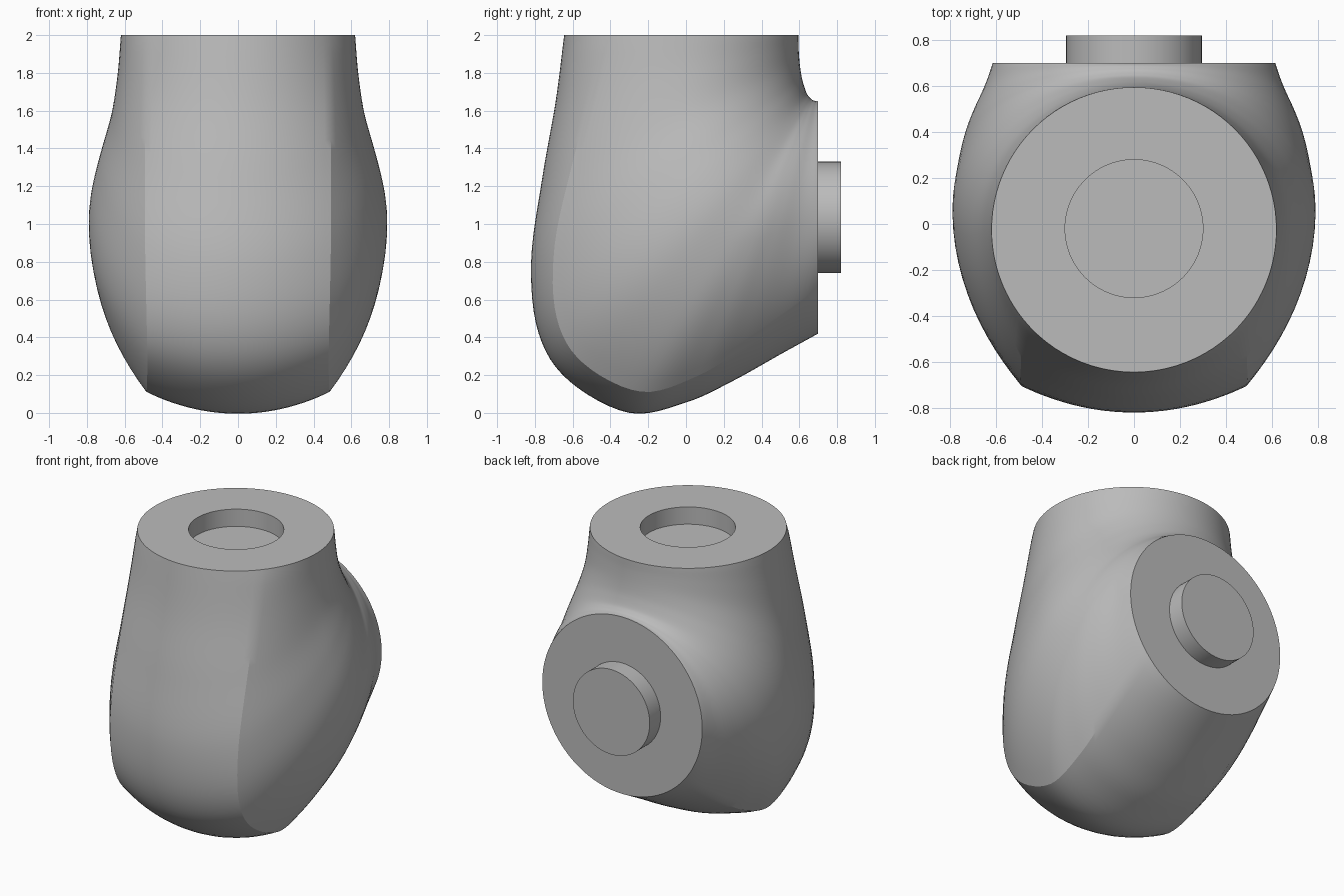
import bpy, bmesh, math
from mathutils import Vector

cube = bpy.data.objects.get("Cube")
if cube:
    bpy.data.objects.remove(cube, do_unlink=True)

grey = bpy.data.materials.new("plain_grey")
grey.use_nodes = True
colour = (0.5, 0.5, 0.5, 1)
grey.diffuse_color = colour
bsdf = next(n for n in grey.node_tree.nodes if n.type == 'BSDF_PRINCIPLED')
bsdf.inputs["Base Color"].default_value = colour

# Elbow sections: outer (y, z), inner (y, z), half width
KEYS = [Vector(k) for k in (
    (-.645, 2, .595, 2, .62),
    (-.69, 1.65, .596, 1.93, .637),
    (-.76, 1.25, .602, 1.85, .67),
    (-.82, .8, .612, 1.78, .73),
    (-.78, .42, .625, 1.73, .775),
    (-.62, .17, .64, 1.69, .79),
    (-.3, 0, .655, 1.67, .77),
    (0, .055, .668, 1.658, .74),
    (.25, .17, .68, 1.653, .70),
    (.5, .31, .69, 1.65, .65),
    (.7, .42, .7, 1.65, .615))]
STEPS = 6
CREASE_X = 0.48
SAG = 0.12
CORNER = math.asin(CREASE_X / 0.62)
QUARTER = math.pi / 2
SOCKET_R = 0.3
SOCKET_DEPTH = 0.12


def half_angles():
    """Angles from the outer side to the inner side, with one on the crease."""
    a = [CORNER * i / 12 for i in range(12)]
    a += [CORNER + (QUARTER - CORNER) * i / 12 for i in range(12)]
    a += [QUARTER + QUARTER * i / 24 for i in range(25)]
    return a


HALF = half_angles()
ANGLES = HALF + [-a for a in HALF[-2:0:-1]]


def spline(t):
    """Smooth interpolation through the key sections."""
    i = min(int(t), len(KEYS) - 2)
    u = t - i
    b, c = KEYS[i], KEYS[i + 1]
    a = KEYS[i - 1] if i else 2 * b - c
    d = KEYS[i + 2] if i + 2 < len(KEYS) else 2 * c - b
    return b + (c - a) * (u / 2) + (2 * a - 5 * b + 4 * c - d) * (u * u / 2) \
        + (3 * (b - c) + d - a) * (u ** 3 / 2)


def creased(phi, w, out):
    """Outer half of a section: shallow band, crease, rounded flank."""
    if phi <= CORNER:
        x = CREASE_X * math.sin(phi) / math.sin(CORNER)
        return x, out - SAG * (x / CREASE_X) ** 2
    u = (QUARTER - phi) / (QUARTER - CORNER)
    end = out - SAG
    return w - (w - CREASE_X) * u * u, 2 * u * (1 - u) * 0.53 * end + u * u * end


def section(t):
    """Ring of points for one sweep position."""
    oy, oz, iy, iz, w = spline(t)
    f = max(0.0, math.sin(math.pi * t / (len(KEYS) - 1)))
    f = 0.0 if f < 1e-6 else f ** 0.7
    outer, inner = Vector((0, oy, oz)), Vector((0, iy, iz))
    length = (outer - inner).length
    axis = (outer - inner) / length
    k = 0.5 - 0.045 * f
    mid = inner.lerp(outer, k)
    points = []
    for angle in ANGLES:
        phi = abs(angle)
        x, s = w * math.sin(phi), math.cos(phi) * length
        if phi < QUARTER - 1e-6:
            s *= 1 - k
            cx, cs = creased(phi, w, length * (1 - k))
            x, s = x + (cx - x) * f, s + (cs - s) * f
        else:
            s *= k
        points.append(mid + axis * s + Vector((math.copysign(x, angle), 0, 0)))
    return points


def socket_ring(z):
    return [Vector((SOCKET_R * math.sin(a), -0.02 - SOCKET_R * math.cos(a), z))
            for a in ANGLES]


def finish(obj, angle):
    obj.data.materials.append(grey)
    bpy.ops.object.select_all(action='DESELECT')
    obj.select_set(True)
    bpy.context.view_layer.objects.active = obj
    bpy.ops.object.shade_smooth_by_angle(angle=math.radians(angle))


# Elbow body with a round socket sunk in its top
rings = [socket_ring(2 - SOCKET_DEPTH), socket_ring(2)]
rings += [section(i / STEPS) for i in range((len(KEYS) - 1) * STEPS + 1)]
bm = bmesh.new()
loops = [[bm.verts.new(p) for p in ring] for ring in rings]
for a, b in zip(loops, loops[1:]):
    for i in range(len(a)):
        j = (i + 1) % len(a)
        bm.faces.new((a[i], a[j], b[j], b[i]))
bm.faces.new(loops[0])
bm.faces.new(loops[-1])
bmesh.ops.recalc_face_normals(bm, faces=bm.faces)
mesh = bpy.data.meshes.new("elbow_body")
bm.to_mesh(mesh)
bm.free()
body = bpy.data.objects.new("elbow_body", mesh)
bpy.context.collection.objects.link(body)
finish(body, 20)

# Round peg on the back face
bpy.ops.mesh.primitive_cylinder_add(vertices=96, radius=0.295, depth=0.22,
                                    location=(0, 0.71, 1.035),
                                    rotation=(QUARTER, 0, 0))
peg = bpy.context.object
peg.name = "back_peg"
finish(peg, 30)
